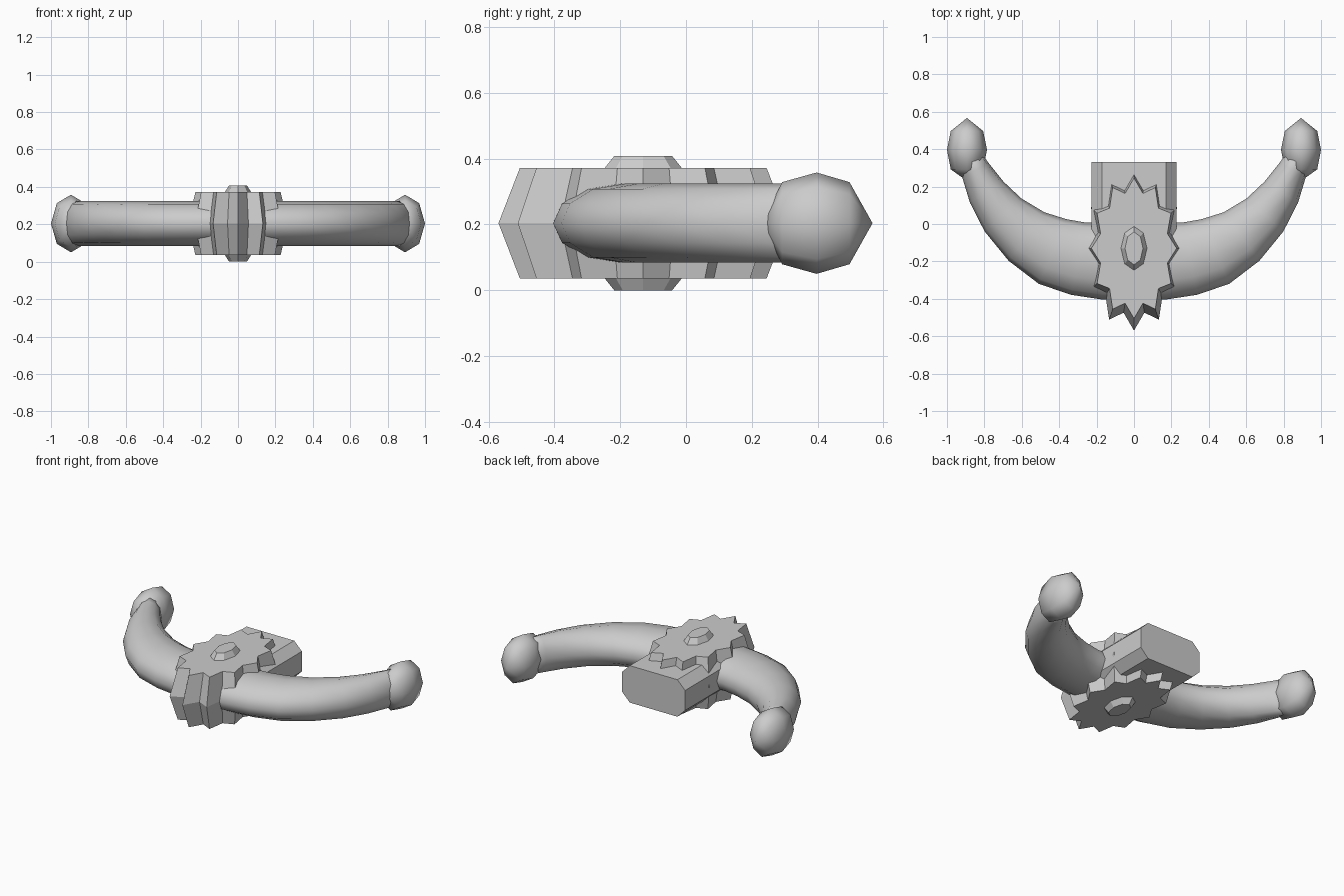
import bpy
import bmesh
from math import sin, cos, pi
from mathutils import Vector

cube = bpy.data.objects.get("Cube")
if cube:
    bpy.data.objects.remove(cube, do_unlink=True)

MID_Z = 0.204   # height of the horizontal symmetry plane
HUB_Y = -0.13   # centre of the hub

metal = bpy.data.materials.new("grey_metal")
metal.use_nodes = True
metal.diffuse_color = (0.6, 0.6, 0.6, 1)
metal.node_tree.nodes["Principled BSDF"].inputs["Base Color"].default_value = (0.6, 0.6, 0.6, 1)


def loft(name, rings, smooth=False):
    """Skin a list of equal-length point rings and cap both ends."""
    bm = bmesh.new()
    loops = [[bm.verts.new(p) for p in ring] for ring in rings]
    n = len(loops[0])
    for a, b in zip(loops, loops[1:]):
        for i in range(n):
            j = (i + 1) % n
            bm.faces.new((a[i], a[j], b[j], b[i]))
    bm.faces.new(loops[0])
    bm.faces.new(loops[-1])
    bmesh.ops.remove_doubles(bm, verts=bm.verts, dist=0.0005)
    bmesh.ops.recalc_face_normals(bm, faces=bm.faces)
    mesh = bpy.data.meshes.new(name)
    bm.to_mesh(mesh)
    bm.free()
    mesh.materials.append(metal)
    obj = bpy.data.objects.new(name, mesh)
    bpy.context.collection.objects.link(obj)
    if smooth:
        mesh.shade_smooth()
    return obj


def flat_ring(rx, ry, z, count, valley=1.0):
    """Horizontal oval; every other point is pulled in by the valley factor."""
    ring = []
    for i in range(count):
        a = 2 * pi * i / count
        k = valley if i % 2 else 1.0
        ring.append((rx * k * sin(a), HUB_Y + ry * k * cos(a), z))
    return ring


# Twelve-pointed hub, widest at mid height
loft("star_hub", [flat_ring(rx, ry, MID_Z + dz, 24, 0.81)
                  for rx, ry, dz in ((0.228, 0.375, -0.168), (0.266, 0.44, 0), (0.228, 0.375, 0.168))])

# Bevelled oval studs on the top and underside
for name, side in (("top_stud", 1), ("bottom_stud", -1)):
    loft(name, [flat_ring(rx, ry, MID_Z + side * dz, 8)
                for rx, ry, dz in ((0.07, 0.117, 0.16), (0.07, 0.117, 0.168), (0.048, 0.088, 0.204))])

# Rear block with chamfered long edges
w, h, c = 0.226, 0.12, 0.055
outline = [(w, h - c), (w - c, h), (c - w, h), (-w, h - c),
           (-w, c - h), (c - w, -h), (w - c, -h), (w, c - h)]
loft("rear_block", [[(x, y, MID_Z + z) for x, z in outline] for y in (-0.1, 0.332)])

# Curved arms: centre line x, y and half width, mirrored across the middle
half = [(0, -0.2, 0.205), (0.16, -0.2, 0.204), (0.30, -0.185, 0.197),
        (0.435, -0.147, 0.188), (0.575, -0.067, 0.161), (0.70, 0.048, 0.132),
        (0.787, 0.17, 0.106), (0.848, 0.29, 0.08), (0.88, 0.37, 0.06)]
path = [(-x, y, r) for x, y, r in reversed(half[1:])] + half
rings = []
for i, (x, y, r) in enumerate(path):
    before, after = path[max(i - 1, 0)], path[min(i + 1, len(path) - 1)]
    tangent = Vector((after[0] - before[0], after[1] - before[1])).normalized()
    ring = []
    for k in range(12):
        a = 2 * pi * k / 12
        side = r * cos(a)
        ring.append((x - tangent.y * side, y + tangent.x * side, MID_Z + 0.12 * sin(a)))
    rings.append(ring)
loft("curved_arms", rings, smooth=True)

# Faceted knobs at the arm tips
profile = [(-0.167, 0), (-0.105, 0.81), (0, 1), (0.1, 0.81), (0.17, 0)]
for name, side in (("left_knob", 1), ("right_knob", -1)):
    loft(name, [[(side * 0.893 + 0.107 * r * cos(pi * k / 4), 0.397 + dy,
                  MID_Z + 0.154 * r * sin(pi * k / 4)) for k in range(8)]
                for dy, r in profile], smooth=True)
